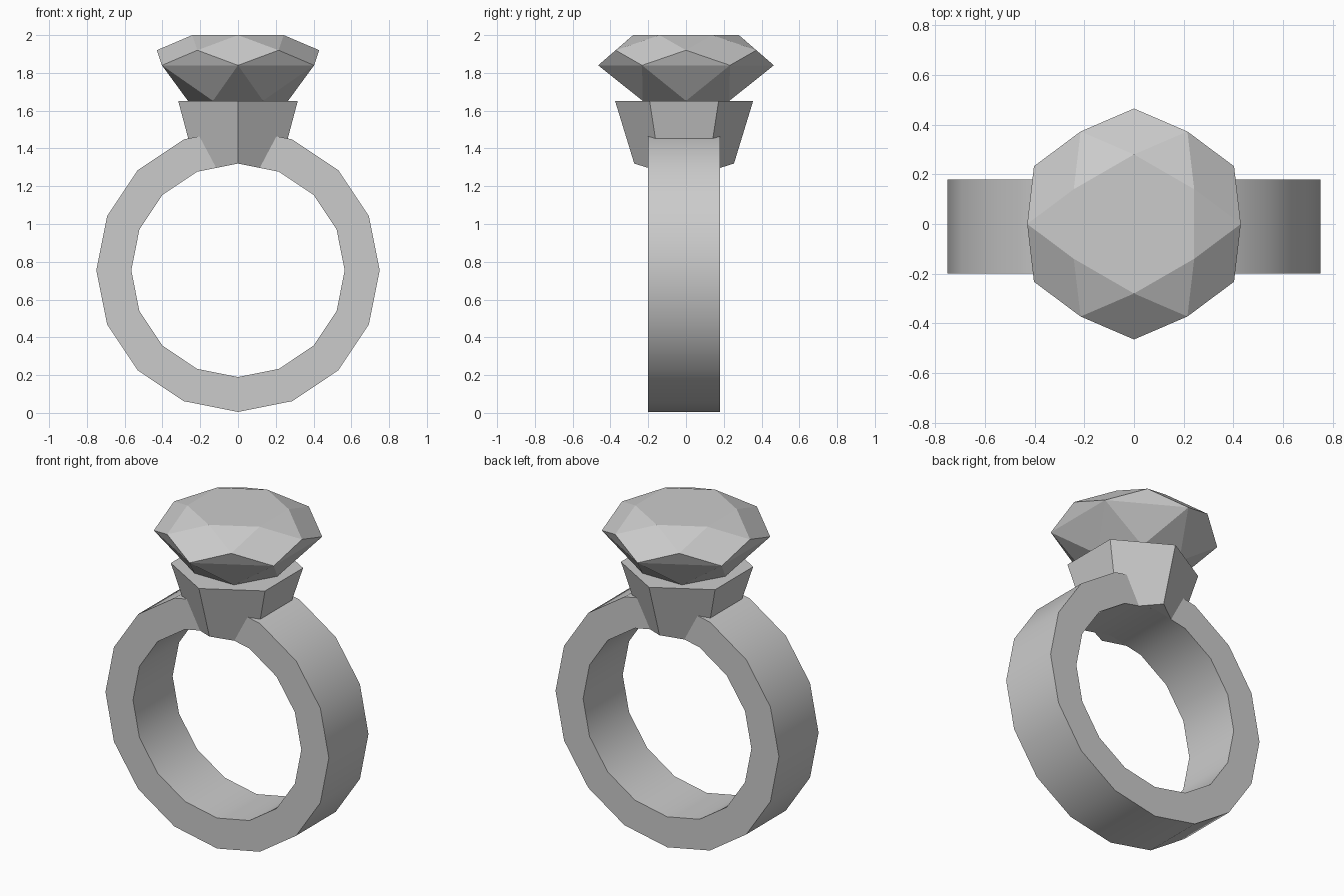
import bpy, bmesh
from math import sin, cos, pi, radians

if "Cube" in bpy.data.objects:
    bpy.data.objects.remove(bpy.data.objects["Cube"])


def circle(n, r, z=0.0, start=90.0):
    """Points of a horizontal n-gon, first corner at the start angle."""
    return [(r * cos(radians(start) + 2 * pi * i / n),
             r * sin(radians(start) + 2 * pi * i / n), z) for i in range(n)]


def make(name, points, faces):
    mesh = bpy.data.meshes.new(name)
    mesh.from_pydata(points, [], faces)
    bm = bmesh.new()
    bm.from_mesh(mesh)
    bmesh.ops.recalc_face_normals(bm, faces=bm.faces)
    bm.to_mesh(mesh)
    bm.free()
    obj = bpy.data.objects.new(name, mesh)
    bpy.context.collection.objects.link(obj)
    return obj


# Band: 16-sided hoop with a rectangular section
N, CZ = 16, 0.755
points = []
for r, y in [(0.75, -0.2), (0.75, 0.18), (0.565, 0.18), (0.565, -0.2)]:
    points += [(px, y, CZ + pz) for px, pz, _ in circle(N, r)]
faces = [(k * N + i, k * N + (i + 1) % N,
          (k + 1) % 4 * N + (i + 1) % N, (k + 1) % 4 * N + i)
         for k in range(4) for i in range(N)]
band = make("band", points, faces)
bpy.context.view_layer.objects.active = band
band.select_set(True)
bpy.ops.object.shade_smooth_by_angle(angle=radians(30))

# Setting: tapered hexagon whose underside follows the inside of the band
top = circle(6, 0.365, 1.65)
bottom = circle(6, 0.25, 1.277)
for i in (0, 3):
    bottom[i] = (0, 0.264 if i == 0 else -0.264, 1.32)
points = [(x, y - 0.01, z) for x, y, z in top + bottom]
faces = [(i, (i + 1) % 6, (i + 1) % 6 + 6, i + 6) for i in range(6)]
faces += [tuple(range(6)), (6, 7, 8, 9), (9, 10, 11, 6)]
make("setting", points, faces)

# Gem: table, upper girdle, lower girdle and base, each a hexagon
table, upper, lower, base = 0, 6, 12, 18
points = (circle(6, 0.28, 2.0) + circle(6, 0.43, 1.92, 120)
          + circle(6, 0.465, 1.84) + circle(6, 0.265, 1.652, 120))
faces = [tuple(range(6)), tuple(range(base, base + 6))]
for i in range(6):
    n, p = (i + 1) % 6, (i - 1) % 6
    faces += [(table + i, table + n, upper + i),
              (table + i, upper + i, lower + i, upper + p),
              (upper + i, lower + i, lower + n),
              (lower + i, lower + n, base + i),
              (lower + i, base + i, base + p)]
make("gem", points, faces)
